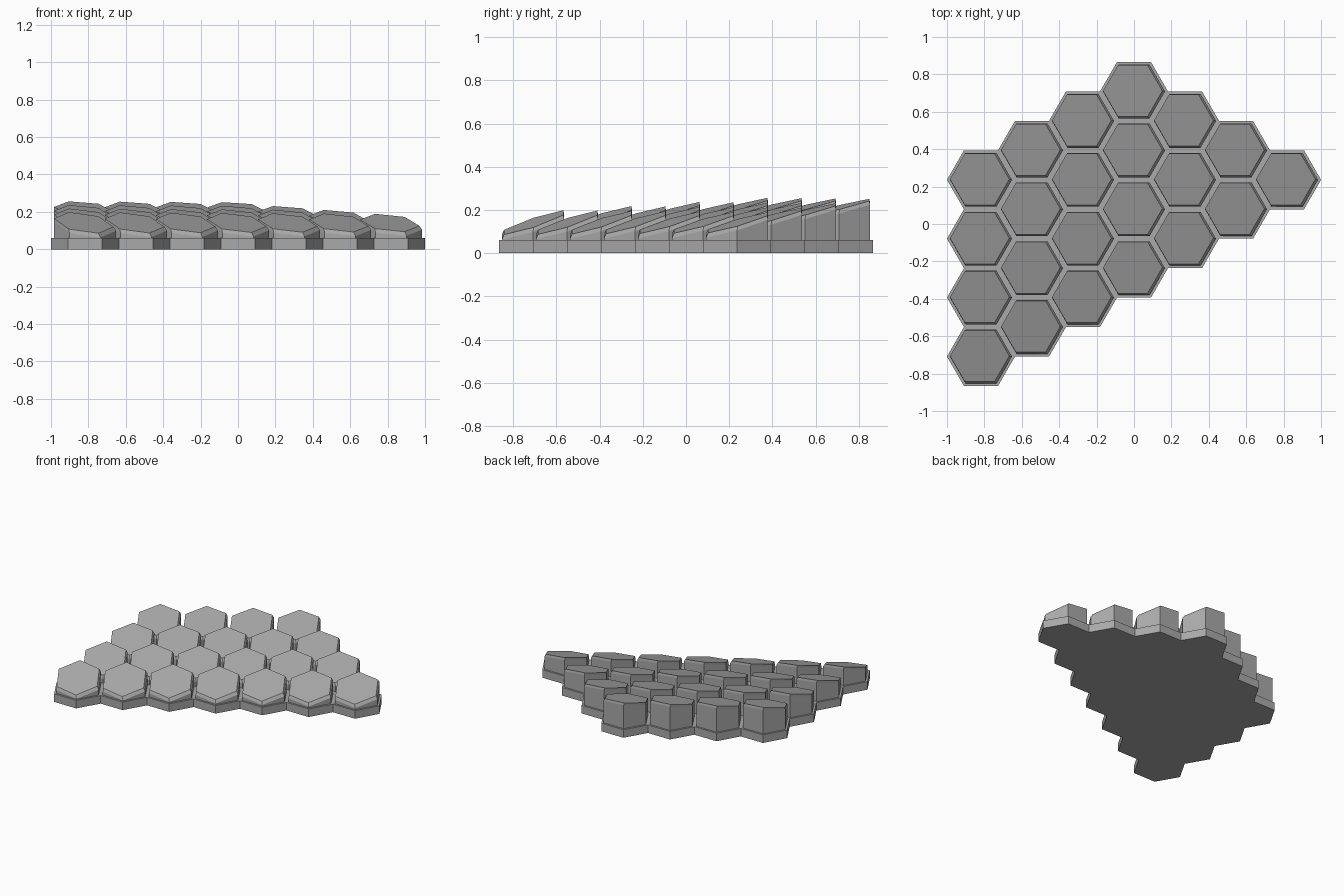
import bpy, bmesh, math
from mathutils import Vector

cube = bpy.data.objects.get("Cube")
if cube:
    bpy.data.objects.remove(cube)

R = 2 / 11               # base cell radius
ROW = math.sqrt(3) * R   # spacing of cells in a column
BASE_H = 0.06
PILLAR_R = 0.166

grey = bpy.data.materials.new("stone_grey")
grey.use_nodes = True
grey.diffuse_color = (0.4, 0.4, 0.4, 1)
grey.node_tree.nodes["Principled BSDF"].inputs["Base Color"].default_value = (0.4, 0.4, 0.4, 1)


def hexagon(r):
    return [Vector((r * math.cos(math.radians(60 * k)), r * math.sin(math.radians(60 * k)), 0))
            for k in range(6)]


def finish(bm, name):
    bmesh.ops.recalc_face_normals(bm, faces=bm.faces)
    mesh = bpy.data.meshes.new(name)
    bm.to_mesh(mesh)
    bm.free()
    mesh.materials.append(grey)
    obj = bpy.data.objects.new(name, mesh)
    bpy.context.collection.objects.link(obj)
    return obj


# Cell layout: (column, row from the front, centre)
cells = []
for col in range(7):
    count = min(4, 7 - col)
    for row in range(count):
        cells.append((col, row, Vector(((col - 3) * 1.5 * R, (col / 2 + row - 4.5 / 2) * ROW, 0))))

# Honeycomb base slab
bm = bmesh.new()
for col, row, centre in cells:
    bm.faces.new([bm.verts.new(centre + p) for p in hexagon(R)])
bmesh.ops.remove_doubles(bm, verts=bm.verts, dist=0.001)
top = bmesh.ops.extrude_face_region(bm, geom=bm.faces[:])["geom"]
bmesh.ops.translate(bm, vec=(0, 0, BASE_H), verts=[v for v in top if isinstance(v, bmesh.types.BMVert)])
finish(bm, "honeycomb_base")


# Pillars with tilted tops, set back a little on the downhill side
def pillar(col, row, centre):
    sx = -0.14 + 0.02 * row + 0.006 * col
    sy = 0.33 - 0.022 * row - 0.007 * col
    height = 0.14 + 0.024 * row
    bm = bmesh.new()
    low = hexagon(PILLAR_R)
    cap = [p * 0.955 + Vector((-0.007, 0.003, 0)) for p in low]

    def tilted(points, drop):
        return [Vector((p.x, p.y, height + sx * p.x + sy * p.y - drop)) for p in points]

    floor = [p + Vector((0, 0, BASE_H - 0.005)) for p in low]
    rings = [[bm.verts.new(centre + p) for p in ring]
             for ring in (floor, tilted(low, 0.018), tilted(cap, 0))]
    for a, b in zip(rings, rings[1:]):
        for k in range(6):
            n = (k + 1) % 6
            bm.faces.new((a[k], a[n], b[n], b[k]))
    bm.faces.new(rings[0])
    bm.faces.new(rings[-1])
    finish(bm, "pillar_%d_%d" % (col + 1, row + 1))


for cell in cells:
    pillar(*cell)
